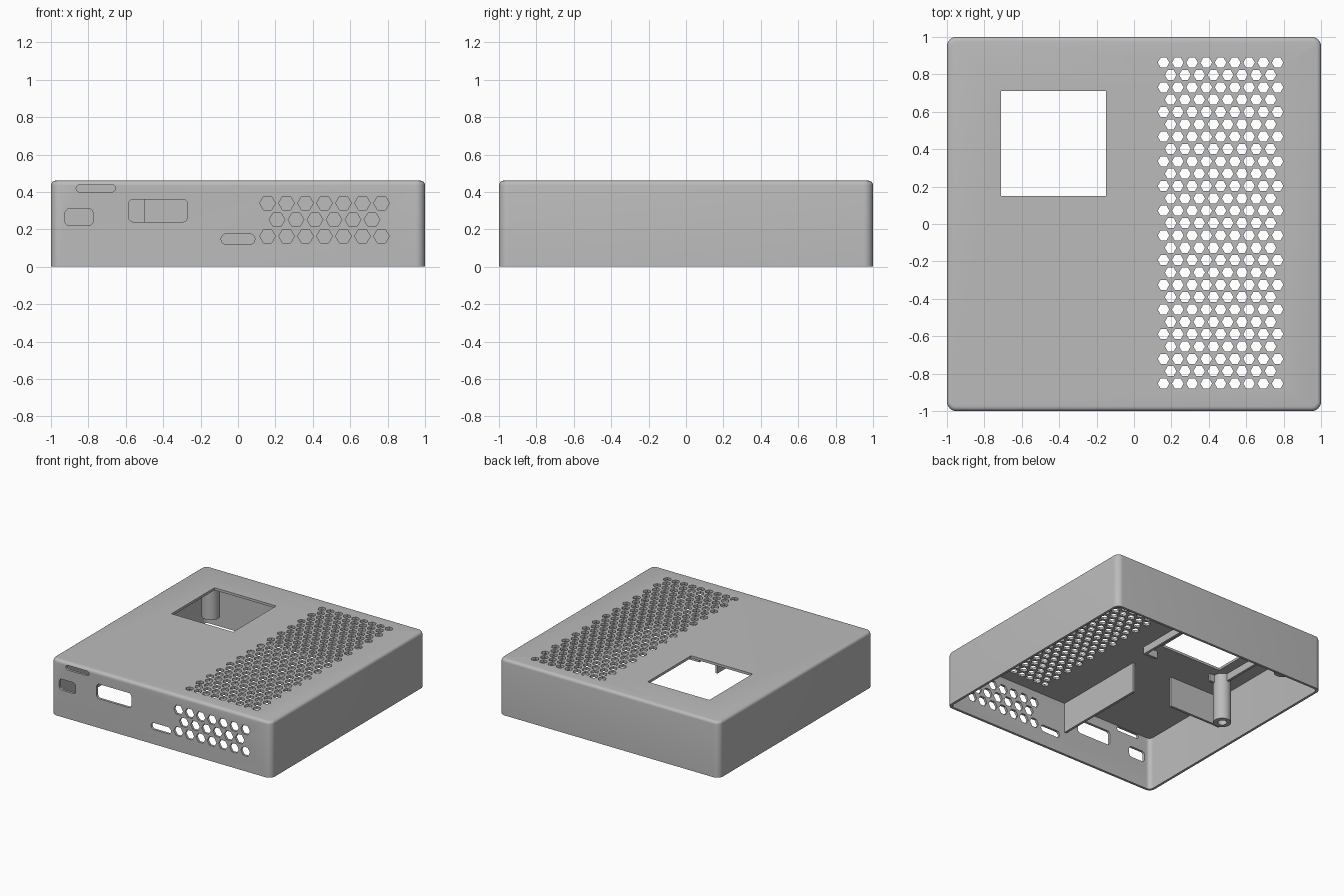
import bpy, bmesh, math
from mathutils import Matrix, Vector

old = bpy.data.objects.get("Cube")
if old:
    bpy.data.objects.remove(old, do_unlink=True)

grey = bpy.data.materials.new("mid_grey")
grey.use_nodes = True
COLOR = (0.5, 0.5, 0.5, 1)
grey.diffuse_color = COLOR
grey.node_tree.nodes["Principled BSDF"].inputs["Base Color"].default_value = COLOR


def finish(bm, name):
    bmesh.ops.recalc_face_normals(bm, faces=bm.faces)
    mesh = bpy.data.meshes.new(name)
    bm.to_mesh(mesh)
    bm.free()
    mesh.materials.append(grey)
    obj = bpy.data.objects.new(name, mesh)
    bpy.context.collection.objects.link(obj)
    return obj


def add_box(bm, lo, hi):
    lo, hi = Vector(lo), Vector(hi)
    m = Matrix.Translation((lo + hi) / 2) @ Matrix.Diagonal((*(hi - lo), 1))
    return bmesh.ops.create_cube(bm, size=1, matrix=m)["verts"]


def round_edges(bm, verts, axis, radius, segments=6):
    # Round the edges that run along one axis
    edges = {e for v in verts for e in v.link_edges
             if abs((e.verts[0].co - e.verts[1].co).normalized()[axis]) > 0.9}
    bmesh.ops.bevel(bm, geom=list(edges), offset=radius, segments=segments,
                    profile=0.5, affect='EDGES')


def rounded_box(name, half, z0, z1, corner, top):
    bm = bmesh.new()
    verts = add_box(bm, (-half, -half, z0), (half, half, z1))
    round_edges(bm, verts, 2, corner, 8)
    if top:
        rim = [e for e in bm.edges if all(v.co.z > z1 - 1e-4 for v in e.verts)]
        bmesh.ops.bevel(bm, geom=rim, offset=top, segments=4, profile=0.5, affect='EDGES')
    return finish(bm, name)


def add_prism(bm, center, radius, depth, sides, turn):
    m = Matrix.Translation(center) @ turn @ Matrix.Rotation(math.pi / 2, 4, 'Z')
    bmesh.ops.create_cone(bm, cap_ends=True, segments=sides, radius1=radius,
                          radius2=radius, depth=depth, matrix=m)


def hex_grid(bm, cols, rows, dx, dv, place, radius, turn):
    # Staggered rows: every second row is shifted and one shorter
    for r in range(rows):
        odd = r % 2
        for c in range(cols - odd):
            add_prism(bm, place(0.158 + (c + odd / 2) * dx, r * dv), radius, 0.2, 6, turn)


def cut(target, cutter):
    mod = target.modifiers.new("cut", 'BOOLEAN')
    mod.operation, mod.solver, mod.object = 'DIFFERENCE', 'EXACT', cutter
    bpy.ops.object.select_all(action='DESELECT')
    bpy.context.view_layer.objects.active = target
    target.select_set(True)
    bpy.ops.object.modifier_apply(modifier=mod.name)
    bpy.data.objects.remove(cutter, do_unlink=True)


def smooth(obj):
    bpy.ops.object.select_all(action='DESELECT')
    bpy.context.view_layer.objects.active = obj
    obj.select_set(True)
    bpy.ops.object.shade_smooth_by_angle(angle=math.radians(30))


# Open-bottomed case shell
H, WALL = 0.46, 0.02
IN, CEIL = 1 - WALL, H - WALL
shell = rounded_box("case_shell", 1, 0, H, 0.05, 0.024)
cut(shell, rounded_box("cavity_cutter", IN, -0.1, CEIL, 0.035, 0))

# Top vents and square window
bm = bmesh.new()
hex_grid(bm, 9, 27, 0.0762, 0.066, lambda x, v: (x, 0.863 - v, H), 0.031, Matrix())
add_box(bm, (-0.71, 0.15, 0.3), (-0.15, 0.71, 0.6))
cut(shell, finish(bm, "top_cutter"))

# Front vents and port openings
bm = bmesh.new()
hex_grid(bm, 7, 3, 0.1015, 0.0885, lambda x, v: (x, -1, 0.34 - v), 0.042,
         Matrix.Rotation(math.pi / 2, 4, 'X'))
ports = [(-0.865, -0.655, 0.4, 0.438, 0.018), (-0.925, -0.775, 0.22, 0.31, 0.025),
         (-0.585, -0.27, 0.24, 0.36, 0.025), (-0.09, 0.09, 0.12, 0.175, 0.026)]
for x0, x1, z0, z1, r in ports:
    round_edges(bm, add_box(bm, (x0, -1.1, z0), (x1, -0.9, z1)), 1, r)
cut(shell, finish(bm, "front_cutter"))
smooth(shell)

# Divider walls hanging from the ceiling
for name, lo, hi in [
        ("long_divider", (-0.16, -IN, 0.19), (-0.14, -0.18, CEIL)),
        ("short_divider", (-IN, -0.18, 0.19), (-0.5, -0.16, CEIL))]:
    bm = bmesh.new()
    add_box(bm, lo, hi)
    finish(bm, name)

# L-shaped retaining brackets, mirrored about the window
MID = -0.43
for side, name in ((1, "left_bracket"), (-1, "right_bracket")):
    bm = bmesh.new()
    for a, b, y0, y1 in ((0.36, 0.38, 0.05, 0.48), (0.26, 0.36, 0.05, 0.07)):
        x0, x1 = sorted((MID + side * a, MID + side * b))
        add_box(bm, (x0, y0, 0.38), (x1, y1, CEIL))
    finish(bm, name)

# Hollow screw posts
for name, y, z0 in (("front_screw_post", 0.08, 0.05), ("back_screw_post", 0.79, 0.17)):
    bm = bmesh.new()
    add_prism(bm, (-0.8, y, (z0 + CEIL) / 2), 0.068, CEIL - z0, 32, Matrix())
    post = finish(bm, name)
    bm = bmesh.new()
    add_prism(bm, (-0.8, y, z0), 0.035, 0.3, 24, Matrix())
    cut(post, finish(bm, "bore_cutter"))
    smooth(post)
